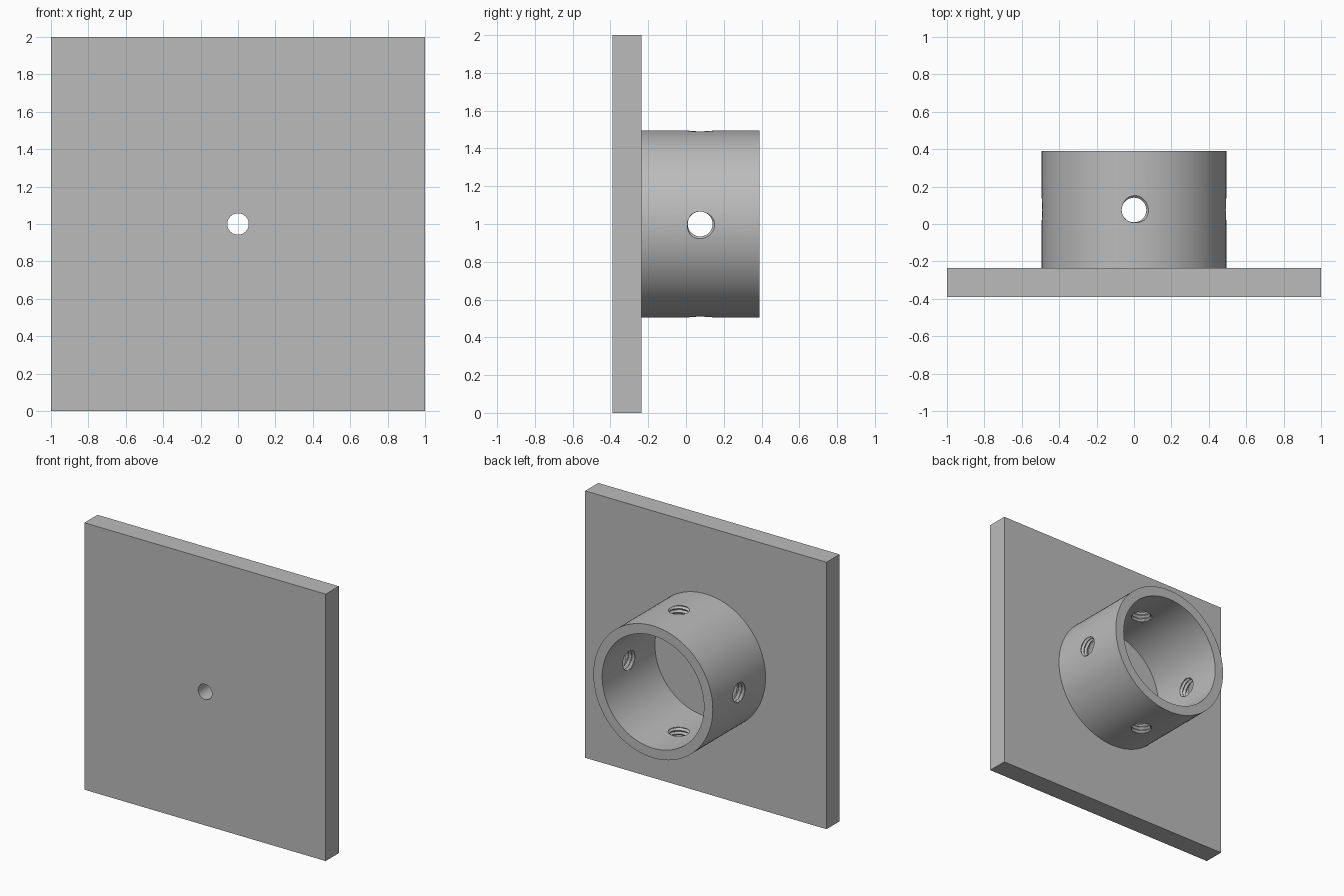
import bpy, bmesh, math
from mathutils import Matrix, Vector

cube = bpy.data.objects.get("Cube")
if cube:
    bpy.data.objects.remove(cube, do_unlink=True)

PLATE_FRONT, PLATE_BACK, TUBE_END = -0.39, -0.235, 0.39
OUTER, INNER, HOLE_Y = 0.495, 0.422, 0.075

grey = bpy.data.materials.new("plain grey")
grey.use_nodes = True
colour = (0.5, 0.5, 0.5, 1)
grey.diffuse_color = colour
grey.node_tree.nodes["Principled BSDF"].inputs["Base Color"].default_value = colour


def make(name, bm, helper=False):
    bmesh.ops.recalc_face_normals(bm, faces=bm.faces)
    mesh = bpy.data.meshes.new(name)
    bm.to_mesh(mesh)
    bm.free()
    mesh.materials.append(grey)
    obj = bpy.data.objects.new(name, mesh)
    bpy.context.collection.objects.link(obj)
    obj.hide_render = helper
    return obj


def rod(name, radius, y0, y1, sides, helper=False):
    """Solid cylinder along y at the centre height."""
    bm = bmesh.new()
    place = Matrix.Translation((0, (y0 + y1) / 2, 1)) @ Matrix.Rotation(math.pi / 2, 4, 'X')
    bmesh.ops.create_cone(bm, cap_ends=True, segments=sides, radius1=radius,
                          radius2=radius, depth=y1 - y0, matrix=place)
    return make(name, bm, helper)


def threaded_rod(name, turn):
    """Rod with a helical ridge, standing out through one side of the tube."""
    sides, steps, pitch, turns = 32, 8, 0.028, 7
    place = (Matrix.Translation((0, HOLE_Y, 1)) @ Matrix.Rotation(turn, 4, 'Y')
             @ Matrix.Translation((0, 0, 0.365)))
    bm = bmesh.new()
    rows = []
    for j in range(steps * turns + 1):
        row = []
        for i in range(sides):
            a = math.tau * i / sides
            phase = (j / steps - i / sides) % 1
            ridge = min(1, max(0, 2.6 * (0.5 - abs(phase - 0.5)) - 0.15))
            r = 0.066 + 0.013 * ridge
            row.append(bm.verts.new(place @ Vector((r * math.cos(a), r * math.sin(a),
                                                    j * pitch / steps))))
        rows.append(row)
    for low, high in zip(rows, rows[1:]):
        for i in range(sides):
            k = (i + 1) % sides
            bm.faces.new((low[i], low[k], high[k], high[i]))
    for end in (rows[0], rows[-1]):
        bm.faces.new(end)
    bmesh.ops.triangulate(bm, faces=bm.faces)
    return make(name, bm, True)


def cut(obj, cutters):
    for c in cutters:
        mod = obj.modifiers.new("cut", 'BOOLEAN')
        mod.operation, mod.solver, mod.object = 'DIFFERENCE', 'EXACT', c
    bpy.context.view_layer.update()
    evaluated = obj.evaluated_get(bpy.context.evaluated_depsgraph_get())
    mesh = bpy.data.meshes.new_from_object(evaluated)
    obj.modifiers.clear()
    obj.data = mesh
    for c in cutters:
        bpy.data.objects.remove(c, do_unlink=True)
    bpy.ops.object.select_all(action='DESELECT')
    obj.select_set(True)
    bpy.context.view_layer.objects.active = obj
    bpy.ops.object.shade_smooth_by_angle(angle=math.radians(25))


# Square plate with a plain centre hole
bm = bmesh.new()
size = Matrix.Diagonal((2, PLATE_BACK - PLATE_FRONT, 2, 1))
bmesh.ops.create_cube(bm, size=1, matrix=Matrix.Translation(
    (0, (PLATE_FRONT + PLATE_BACK) / 2, 1)) @ size)
plate = make("mounting_plate", bm)
cut(plate, [rod("centre_hole_cutter", 0.057, -0.6, 0, 48, True)])

# Open tube with four threaded screw holes
tube = rod("socket_tube", OUTER, PLATE_BACK, TUBE_END, 96)
bore = rod("bore_cutter", INNER, -0.5, 0.6, 96, True)
screws = [threaded_rod("screw_hole_cutter", n * math.pi / 2) for n in range(4)]
cut(tube, [bore] + screws)
